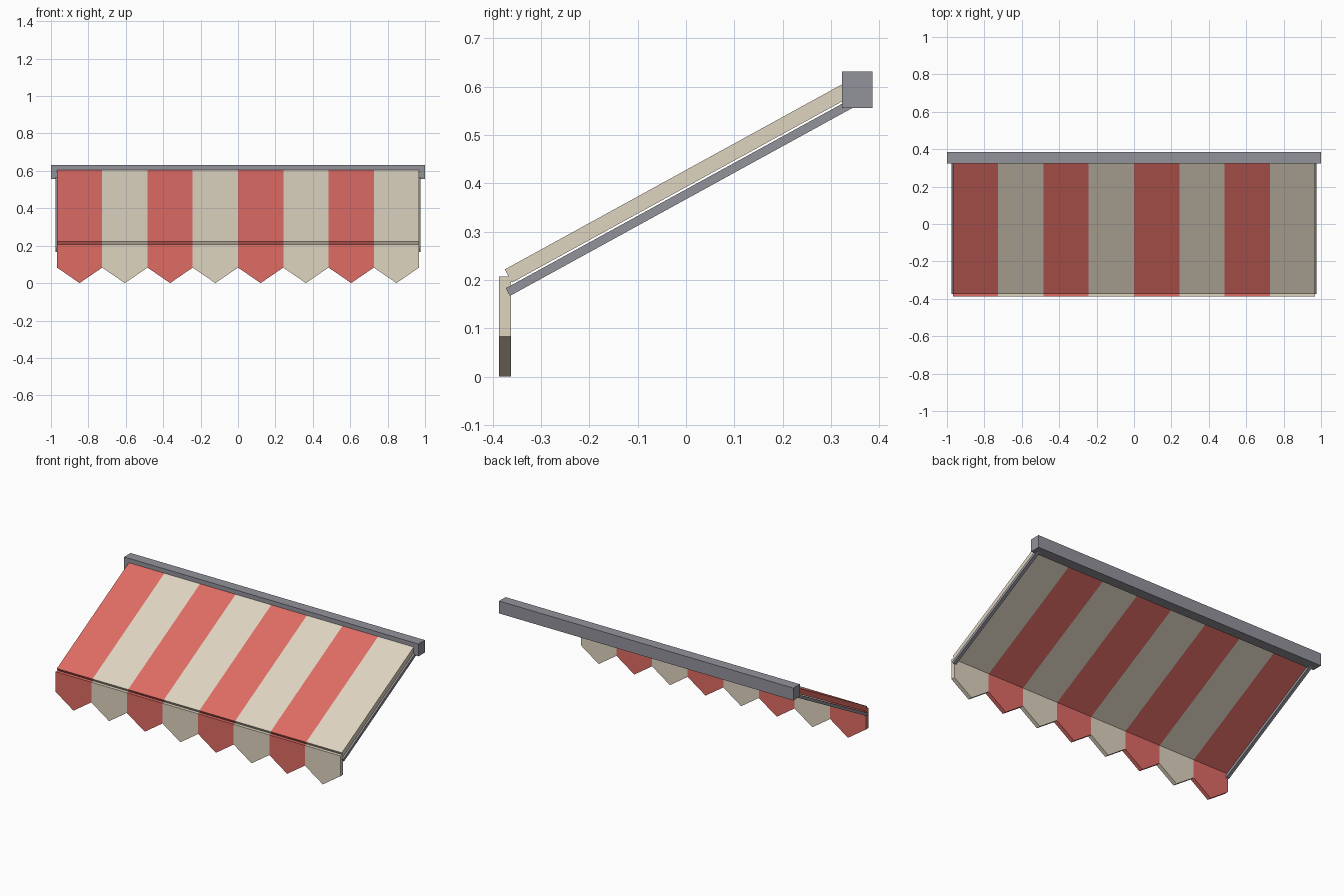
import bpy
import bmesh
from math import atan2, cos, sin
from mathutils import Vector

cube = bpy.data.objects.get("Cube")
if cube:
    bpy.data.objects.remove(cube, do_unlink=True)


def material(name, rgb):
    m = bpy.data.materials.new(name)
    m.use_nodes = True
    m.diffuse_color = (*rgb, 1)
    m.node_tree.nodes["Principled BSDF"].inputs["Base Color"].default_value = (*rgb, 1)
    return m


RED = material("red fabric", (0.74, 0.15, 0.13))
CREAM = material("cream fabric", (0.74, 0.66, 0.53))
GREY = material("grey metal", (0.29, 0.29, 0.33))

HALF = 0.968            # half width of the fabric
STRIPES = 8
STRIPE_W = 2 * HALF / STRIPES


def prism(name, outline, offset, mat):
    """Closed solid made by sweeping a flat outline along an offset."""
    bm = bmesh.new()
    face = bm.faces.new([bm.verts.new(p) for p in outline])
    swept = bmesh.ops.extrude_face_region(bm, geom=[face])
    verts = [g for g in swept["geom"] if isinstance(g, bmesh.types.BMVert)]
    bmesh.ops.translate(bm, verts=verts, vec=offset)
    bmesh.ops.recalc_face_normals(bm, faces=bm.faces)
    mesh = bpy.data.meshes.new(name)
    bm.to_mesh(mesh)
    bm.free()
    mesh.materials.append(mat)
    obj = bpy.data.objects.new(name, mesh)
    bpy.context.collection.objects.link(obj)
    return obj


# Slope of the awning, and slabs that follow it
angle = atan2(0.383, 0.698)
along = Vector((0, cos(angle), sin(angle)))
down = Vector((0, sin(angle), -cos(angle)))


def sloped_slab(name, x0, x1, start, length, thickness, mat):
    a = Vector((x0, *start))
    b = a + along * length
    outline = [a, b, b + down * thickness, a + down * thickness]
    return prism(name, outline, (x1 - x0, 0, 0), mat)


# Striped canopy and pointed valance flaps
for i in range(STRIPES):
    mat = CREAM if i % 2 else RED
    x0 = -HALF + i * STRIPE_W
    x1 = x0 + STRIPE_W
    sloped_slab(f"canopy_stripe_{i + 1}", x0, x1, (-0.375, 0.222), 0.82, 0.031, mat)
    flap = [(x0, 0.207), (x1, 0.207), (x1, 0.083), ((x0 + x1) / 2, 0), (x0, 0.083)]
    prism(f"valance_flap_{i + 1}", [(x, -0.387, z) for x, z in flap], (0, 0.025, 0), mat)

# Support arms under both side edges
for side, x0 in (("right", -0.976), ("left", 0.956)):
    sloped_slab(f"{side}_arm", x0, x0 + 0.02, (-0.373, 0.183), 0.83, 0.018, GREY)

# Wall-mounted head box
box = [(-1, 0.323, 0.556), (-1, 0.386, 0.556), (-1, 0.386, 0.632), (-1, 0.323, 0.632)]
prism("head_box", box, (2, 0, 0), GREY)
